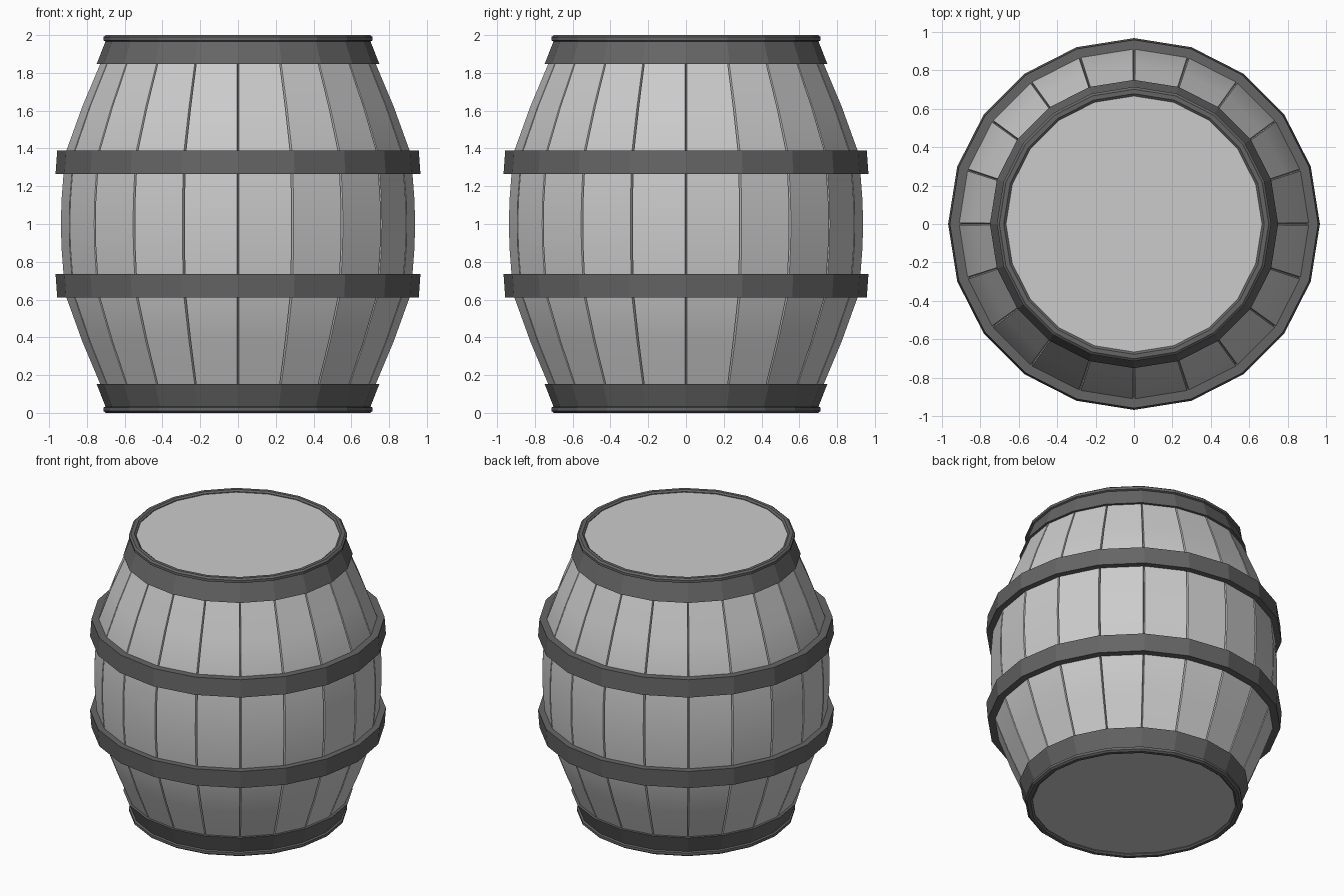
import bpy, bmesh
from math import sin, cos, pi

if "Cube" in bpy.data.objects:
    bpy.data.objects.remove(bpy.data.objects["Cube"])

N = 20  # sides, with corners on the axes


def loft(name, profile, section, grey=None, close_profile=False, smooth=False):
    """Sweep (radius, z) profile round the axis; section is a list of (angle, inset)."""
    bm = bmesh.new()
    rings = [[bm.verts.new(((r - d) * cos(a), (r - d) * sin(a), z)) for a, d in section]
             for r, z in profile]
    n = len(section)
    if close_profile:
        rings.append(rings[0])
    for lo, hi in zip(rings, rings[1:]):
        for i in range(n):
            j = (i + 1) % n
            bm.faces.new((lo[i], lo[j], hi[j], hi[i]))
    if not close_profile:
        bm.faces.new(rings[0][::-1])
        bm.faces.new(rings[-1])
    bmesh.ops.recalc_face_normals(bm, faces=bm.faces)
    mesh = bpy.data.meshes.new(name)
    bm.to_mesh(mesh)
    bm.free()
    ob = bpy.data.objects.new(name, mesh)
    bpy.context.collection.objects.link(ob)
    if grey:
        mesh.materials.append(grey)
    if smooth:
        bpy.context.view_layer.objects.active = ob
        ob.select_set(True)
        bpy.ops.object.shade_smooth_by_angle(angle=pi / 12)
        ob.select_set(False)
    return ob


iron = bpy.data.materials.new("iron")
iron.diffuse_color = (0.13, 0.13, 0.13, 1)
iron.use_nodes = True
iron.node_tree.nodes["Principled BSDF"].inputs["Base Color"].default_value = iron.diffuse_color

plain = [(2 * pi * i / N, 0) for i in range(N)]

# Staves: a narrow groove runs along every corner
gap = 0.006
grooved = []
for a, _ in plain:
    grooved += [(a - gap, 0), (a, 0.02), (a + gap, 0)]
upper = [(0.937, 1.0), (0.935, 1.12), (0.924, 1.26), (0.908, 1.39),
         (0.825, 1.62), (0.73, 1.846), (0.68, 1.97)]
lower = [(r, 2 - z) for r, z in upper[:0:-1]]
loft("staves", lower + upper, grooved, smooth=True)

# Hoops, rims and lids, mirrored about the middle of the barrel
mid_hoop = [(0.966, 1.266), (0.957, 1.39), (0.87, 1.39), (0.87, 1.266)]
end_hoop = [(0.749, 1.846), (0.70, 1.97), (0.66, 1.97), (0.70, 1.846)]
rim = [(0.70, 1.966), (0.713, 1.972), (0.713, 1.99), (0.70, 2.0),
       (0.677, 2.0), (0.665, 1.99), (0.665, 1.966)]
lid = [(0.67, 1.95), (0.67, 1.985)]
for side in ("upper", "lower"):
    def flip(p):
        return p if side == "upper" else [(r, 2 - z) for r, z in p]
    loft(side + "_middle_hoop", flip(mid_hoop), plain, iron, True)
    loft(side + "_end_hoop", flip(end_hoop), plain, iron, True)
    loft(side + "_rim", flip(rim), plain, iron, True)
    loft(side + "_lid", flip(lid), plain)
